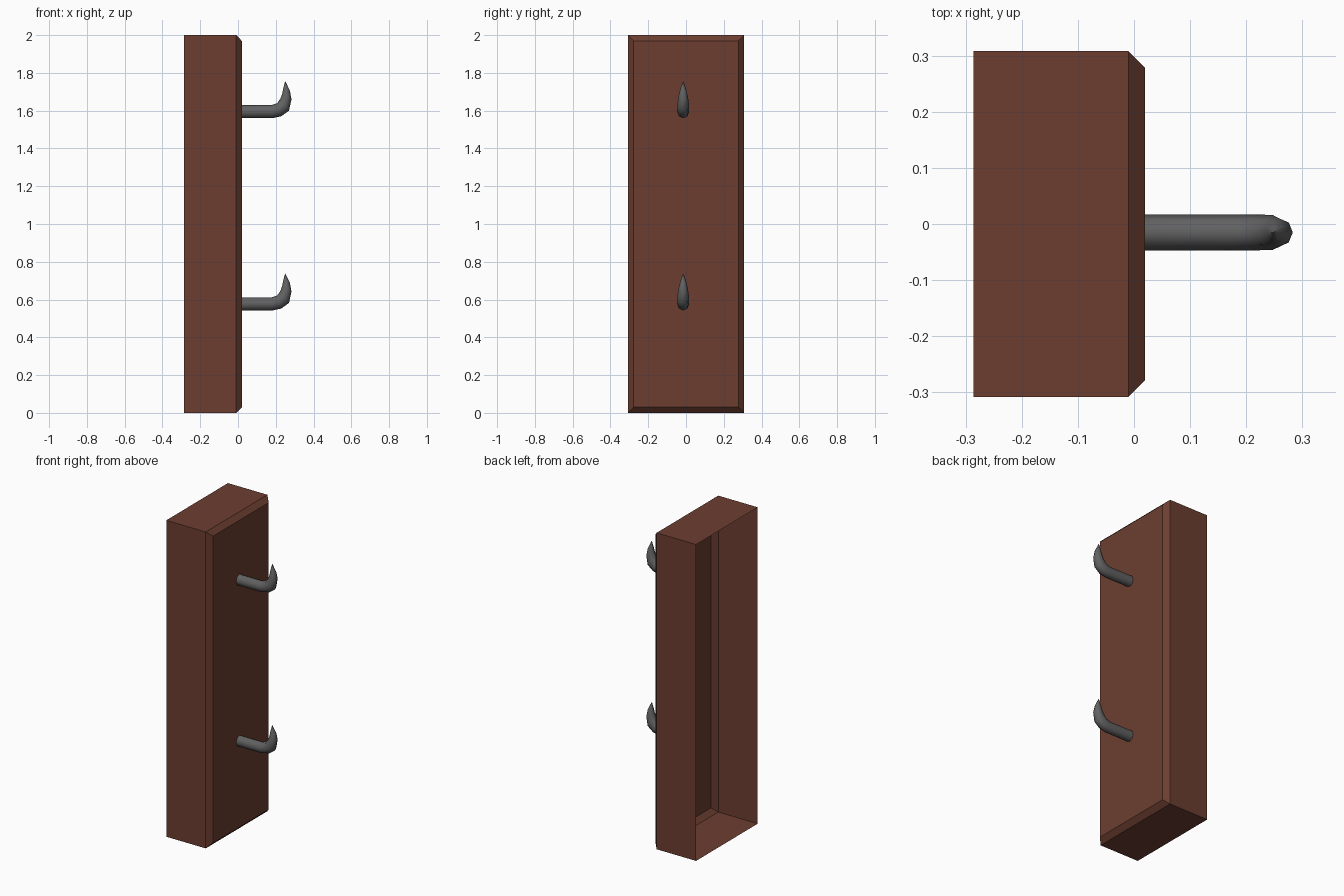
import bpy, bmesh, math
from mathutils import Vector

if "Cube" in bpy.data.objects:
    bpy.data.objects.remove(bpy.data.objects["Cube"])


def material(name, rgb):
    m = bpy.data.materials.new(name)
    m.diffuse_color = (*rgb, 1)
    m.use_nodes = True
    m.node_tree.nodes["Principled BSDF"].inputs["Base Color"].default_value = m.diffuse_color
    return m


wood = material("reddish brown wood", (0.15, 0.048, 0.03))
metal = material("dark grey metal", (0.12, 0.12, 0.12))


def make_object(name, rings, mat, cap_end=True):
    """Skin a list of rings (equal point counts) and close the last one."""
    bm = bmesh.new()
    loops = [[bm.verts.new(p) for p in ring] for ring in rings]
    n = len(loops[0])
    for a, b in zip(loops, loops[1:]):
        for i in range(n):
            j = (i + 1) % n
            bm.faces.new((a[i], a[j], b[j], b[i]))
    if cap_end:
        bm.faces.new(loops[-1])
    bm.normal_update()
    me = bpy.data.meshes.new(name)
    bm.to_mesh(me)
    bm.free()
    me.materials.append(mat)
    ob = bpy.data.objects.new(name, me)
    bpy.context.collection.objects.link(ob)
    return ob


# Board: thin open-backed shell with a chamfered front rim
def rectangle(x, inset):
    y, lo, hi = 0.308 - inset, inset, 2 - inset
    return [(x, -y, lo), (x, y, lo), (x, y, hi), (x, -y, hi)]


make_object("back_board",
            [rectangle(-0.286, 0), rectangle(-0.01, 0), rectangle(0.02, 0.03)], wood)

# Hooks: each section is outer point (x, z), inner point (x, z), half width
SECTIONS = [
    ((0.018, -0.035), (0.018, 0.035), 0.032),
    ((0.18, -0.035), (0.18, 0.035), 0.032),
    ((0.228, -0.025), (0.208, 0.045), 0.032),
    ((0.27, 0.005), (0.225, 0.07), 0.031),
    ((0.283, 0.065), (0.234, 0.095), 0.025),
    ((0.275, 0.11), (0.24, 0.125), 0.016),
    ((0.251, 0.16), (0.249, 0.16), 0.001),
]
SIDES = 8


def hook(name, z):
    rings = []
    for outer, inner, half in SECTIONS:
        o = Vector((outer[0], -0.015, z + outer[1]))
        i = Vector((inner[0], -0.015, z + inner[1]))
        mid, arm = (o + i) / 2, (o - i) / 2
        ring = []
        for k in range(SIDES):
            a = 2 * math.pi * k / SIDES
            ring.append(mid + arm * math.cos(a) + Vector((0, half * math.sin(a), 0)))
        rings.append(ring)
    ob = make_object(name, rings, metal)
    bpy.ops.object.select_all(action='DESELECT')
    ob.select_set(True)
    bpy.context.view_layer.objects.active = ob
    bpy.ops.object.shade_smooth_by_angle(angle=math.radians(50))


hook("upper_hook", 1.595)
hook("lower_hook", 0.577)
